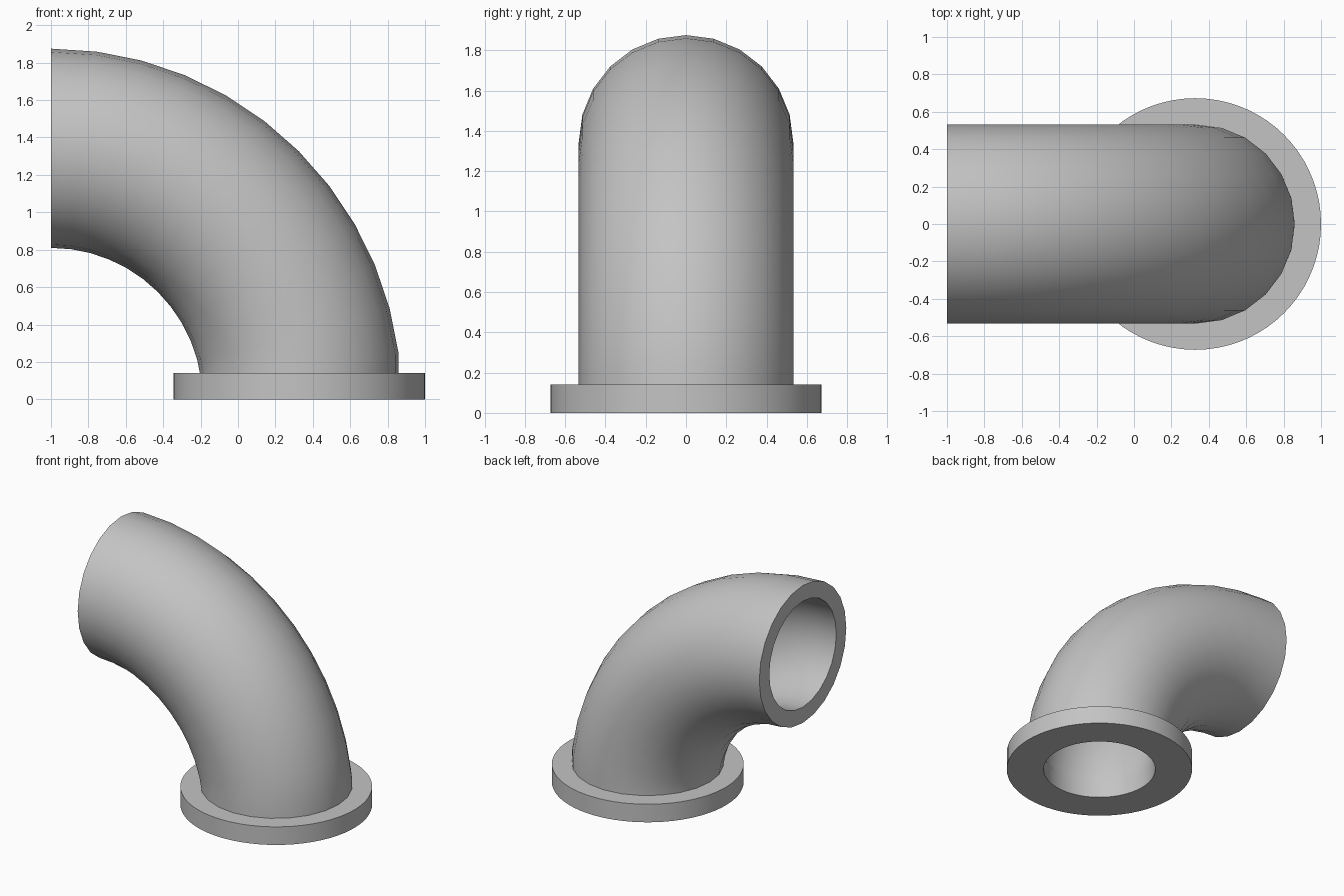
import bpy, bmesh
from math import sin, cos, pi, radians
from mathutils import Vector

if "Cube" in bpy.data.objects:
    bpy.data.objects.remove(bpy.data.objects["Cube"], do_unlink=True)

grey = bpy.data.materials.new("pipe grey")
grey.use_nodes = True
colour = (0.55, 0.55, 0.55, 1)
grey.diffuse_color = colour
grey.node_tree.nodes["Principled BSDF"].inputs["Base Color"].default_value = colour

BEND = 1.3425        # centreline radius of the elbow, pivot at x = -1, z = 0
BASE_X = 0.3275      # flange centre


def ring(bm, centre, out, radius, sides):
    """Circle of vertices in the plane of `out` and the y axis."""
    side = Vector((0, 1, 0))
    return [bm.verts.new(centre + radius * (cos(a) * out + sin(a) * side))
            for a in (2 * pi * i / sides for i in range(sides))]


def bridge(bm, a, b):
    n = len(a)
    for i in range(n):
        j = (i + 1) % n
        bm.faces.new((a[i], a[j], b[j], b[i]))


def finish(bm, name):
    bmesh.ops.recalc_face_normals(bm, faces=bm.faces)
    mesh = bpy.data.meshes.new(name)
    bm.to_mesh(mesh)
    bm.free()
    obj = bpy.data.objects.new(name, mesh)
    bpy.context.collection.objects.link(obj)
    mesh.materials.append(grey)
    bpy.ops.object.select_all(action='DESELECT')
    obj.select_set(True)
    bpy.context.view_layer.objects.active = obj
    bpy.ops.object.shade_smooth_by_angle(angle=radians(35))


def closed_shell(name, loops):
    """Join a closed cycle of rings into a hollow solid."""
    bm = bmesh.new()
    rings = [ring(bm, *loop) for loop in loops]
    for k, r in enumerate(rings):
        bridge(bm, r, rings[(k + 1) % len(rings)])
    finish(bm, name)


# Elbow: outer skin swept upward, bore swept back down
stations = [(Vector((BASE_X, 0, 0.01)), Vector((1, 0, 0)))]
for k in range(1, 13):
    a = radians(7.5 * k)
    out = Vector((cos(a), 0, sin(a)))
    stations.append((Vector((-1, 0, 0)) + BEND * out, out))
outer = [(c, o, 0.5325, 24) for c, o in stations]
bore = [(c, o, 0.41, 24) for c, o in reversed(stations)]
closed_shell("elbow_pipe", outer + bore)

# Flange: flat ring around the foot of the elbow
profile = [(0.405, 0), (0.6725, 0), (0.6725, 0.14), (0.405, 0.14)]
closed_shell("base_flange", [(Vector((BASE_X, 0, z)), Vector((1, 0, 0)), r, 72)
                             for r, z in profile])
